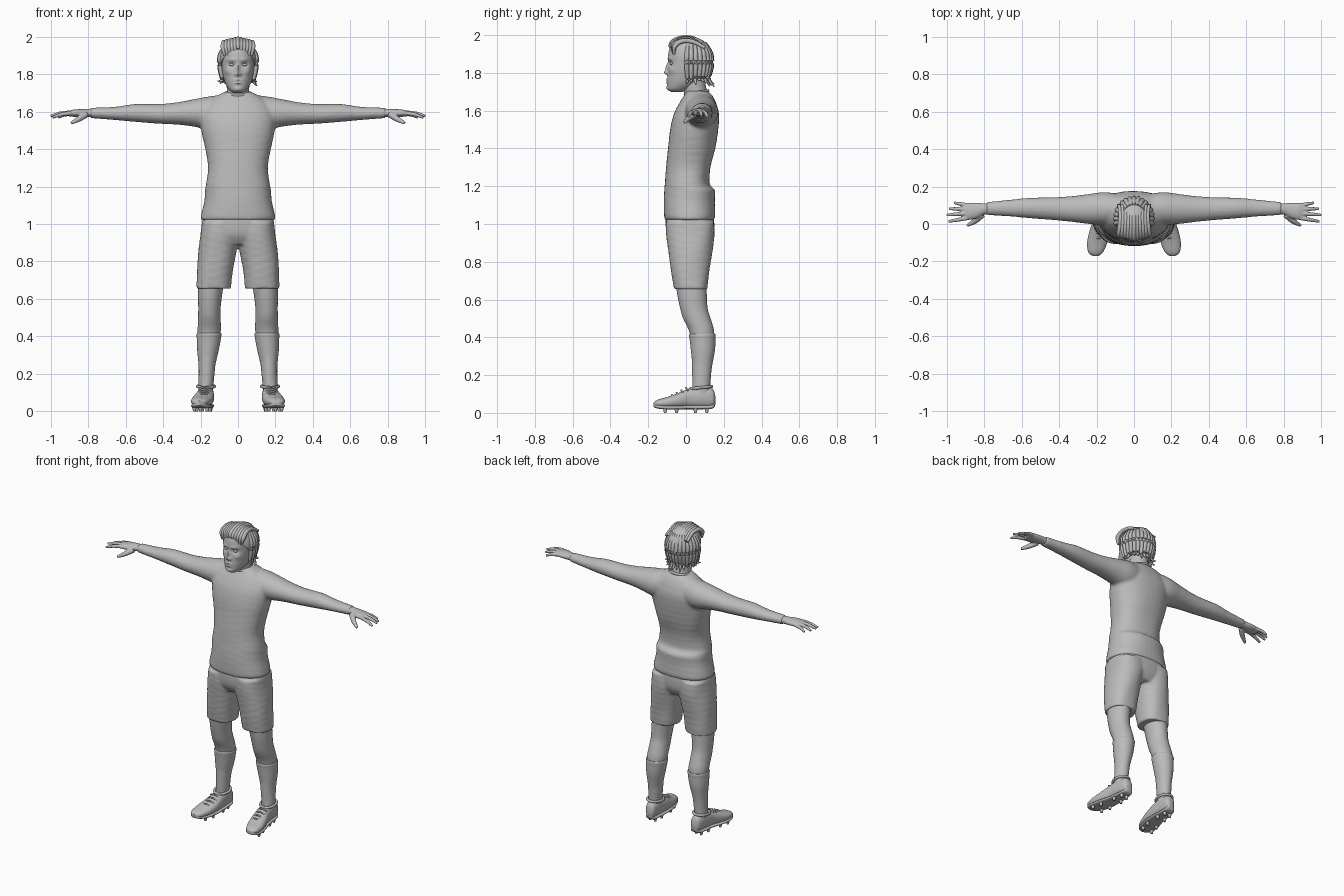
import bpy, bmesh, math, random
from mathutils import Vector, Matrix

cube = bpy.data.objects.get("Cube")
if cube:
    bpy.data.objects.remove(cube)
random.seed(4)

grey = bpy.data.materials.new("plain grey")
grey.use_nodes = True
grey.diffuse_color = (0.5, 0.5, 0.5, 1)
grey.node_tree.nodes["Principled BSDF"].inputs["Base Color"].default_value = grey.diffuse_color


def spline(rows, steps):
    """Smooth in-between rows, Catmull-Rom style."""
    out = []
    for i in range(len(rows) - 1):
        a, b, c, d = (rows[max(0, min(len(rows) - 1, i + k))] for k in (-1, 0, 1, 2))
        for s in range(steps):
            t = s / steps
            out.append([q + t * (r - p) / 2 + t * t * (p - 2.5 * q + 2 * r - s_ / 2)
                        + t ** 3 * (1.5 * (q - r) + (s_ - p) / 2)
                        for p, q, r, s_ in zip(a, b, c, d)])
    return out + [list(rows[-1])]


def skin(bm, rings):
    """Bridge rings of points into a closed tube."""
    rings = [[bm.verts.new(p) for p in ring] for ring in rings]
    n = len(rings[0])
    for low, high in zip(rings, rings[1:]):
        for i in range(n):
            j = (i + 1) % n
            bm.faces.new((low[i], low[j], high[j], high[i]))
    bm.faces.new(rings[0][::-1])
    bm.faces.new(rings[-1])


def loft(bm, axis, rows, power=2.0, sides=40, steps=5, fold=0.0):
    """Rows in hundredths: position on the axis, then min and max of the other two."""
    rings = []
    for t, a0, a1, b0, b1 in spline(rows, steps):
        ring = []
        for i in range(sides):
            ang = math.tau * i / sides
            c, s = math.cos(ang), math.sin(ang)
            crease = 1 + fold * math.sin(3 * ang + t * 0.7) * math.sin(t * 0.9 + 2 * c)
            a = (a0 + a1) / 2 + (a1 - a0) / 2 * crease * math.copysign(abs(c) ** (2 / power), c)
            b = (b0 + b1) / 2 + (b1 - b0) / 2 * crease * math.copysign(abs(s) ** (2 / power), s)
            p = {"z": (a, b, t), "x": (t, a, b), "y": (a, t, b)}[axis]
            ring.append(Vector(p) / 100)
        rings.append(ring)
    skin(bm, rings)


def tube(bm, points, radii, sides=10, steps=4):
    """Round tube through points, in hundredths."""
    path = spline([(*p, r) for p, r in zip(points, radii)], steps)
    rings = []
    for i, row in enumerate(path):
        ahead = Vector(path[min(i + 1, len(path) - 1)][:3]) - Vector(path[max(i - 1, 0)][:3])
        turn = ahead.to_track_quat("Z", "Y")
        rings.append([(Vector(row[:3]) + turn @ Vector((math.cos(a), math.sin(a), 0)) * row[3]) / 100
                      for a in (math.tau * k / sides for k in range(sides))])
    skin(bm, rings)


def ball(bm, centre, size):
    m = Matrix.Translation(Vector(centre) / 100) @ Matrix.Diagonal((*(Vector(size) / 100), 1))
    return bmesh.ops.create_uvsphere(bm, u_segments=32, v_segments=20, radius=1, matrix=m)["verts"]


def push(bm, centre, reach, move):
    """Soft sculpting pull around a point."""
    for v in bm.verts:
        d = [(x - c / 100) * 100 / r for x, c, r in zip(v.co, centre, reach)]
        v.co += Vector(move) / 100 * math.exp(-sum(k * k for k in d))


def finish(name, bm, mirror=False, voxel=0, smooth=4):
    bmesh.ops.recalc_face_normals(bm, faces=bm.faces)
    mesh = bpy.data.meshes.new(name)
    bm.to_mesh(mesh)
    bm.free()
    mesh.materials.append(grey)
    ob = bpy.data.objects.new(name, mesh)
    bpy.context.collection.objects.link(ob)
    bpy.ops.object.select_all(action="DESELECT")
    ob.select_set(True)
    bpy.context.view_layer.objects.active = ob
    bpy.ops.object.shade_smooth_by_angle(angle=math.radians(50))
    if mirror:
        ob.modifiers.new("mirror", "MIRROR").use_mirror_merge = False
    if voxel:
        mod = ob.modifiers.new("fuse", "REMESH")
        mod.mode, mod.voxel_size, mod.use_smooth_shade = "VOXEL", voxel, True
        mod = ob.modifiers.new("soften", "SMOOTH")
        mod.factor, mod.iterations = 0.5, smooth
    return ob


# Shirt: torso and both sleeves fused together
bm = bmesh.new()
loft(bm, "z", [(102, -19.5, 19.5, -11, 15), (104, -20, 20, -11.5, 15.5), (112, -18, 18, -11.8, 15.2),
               (118, -17.5, 17.5, -11.6, 15.2), (121, -17, 17, -11.3, 12.5), (130, -16, 16, -10.5, 13),
               (140, -17.5, 17.5, -9.5, 15.5), (150, -19.5, 19.5, -8.5, 17), (158, -20, 20, -6.5, 17.5),
               (164, -17, 17, -3.5, 16), (168, -12, 12, -1, 14), (170.5, -7, 7, 0, 11.5)], 2.3, fold=0.012)
arm = [(8, 0, 16, 150, 169), (16, -0.5, 17, 150.5, 168), (24, 0, 16, 152, 166.5), (32, 1, 15, 153, 165),
       (42, 2, 14.3, 153.5, 164), (55, 3, 14, 154.5, 164), (66, 4, 13, 155.5, 162.5), (79, 4.7, 11.7, 156.5, 162)]
loft(bm, "x", arm)
loft(bm, "x", [(-t, a, b, c, d) for t, a, b, c, d in arm])
finish("shirt", bm, voxel=0.009, smooth=6)

# Shorts: seat and two legs fused together
bm = bmesh.new()
loft(bm, "z", [(89, -12, 12, -7, 12), (94, -19, 19, -10, 14.5), (100, -19.3, 19.3, -10.8, 15), (106, -18, 18, -10.5, 14.5)], 2.4)
leg = [(65.5, 3.8, 22.2, -6.3, 11.3), (67, 3.6, 22.2, -6.5, 11.5), (76, 2.6, 21.8, -8, 12.5),
       (86, 0.8, 21, -9.5, 14), (94, -0.5, 20, -10.5, 15), (101, -0.5, 19.3, -10.5, 15)]
loft(bm, "z", leg, 2.3, fold=0.02)
loft(bm, "z", [(t, -b, -a, c, d) for t, a, b, c, d in leg], 2.3, fold=0.02)
finish("shorts", bm, voxel=0.008)

# Legs and socks
bm = bmesh.new()
loft(bm, "z", [(10, 13.5, 20.5, 3.5, 12.5), (30, 11.5, 21, 3, 14), (42, 9.3, 21.5, 2, 15), (50, 9.3, 21.3, -1.5, 13),
               (55, 9.3, 21.2, -3, 11.5), (62, 8.5, 21.3, -4.5, 11), (72, 7, 21, -6, 11)])
finish("legs", bm, mirror=True)
bm = bmesh.new()
loft(bm, "z", [(9, 13.2, 21, 3, 13), (15, 13.2, 21, 3.5, 12.8), (24, 12.2, 21, 3.5, 13.7), (33, 10.2, 21.8, 2.6, 15.3),
               (39, 9.1, 22, 1.9, 15.6), (41, 8.8, 22.1, 1.6, 15.7), (41.8, 9.1, 21.8, 1.9, 15.4)])
finish("socks", bm, mirror=True)

# Boots with soles, ankle rims, laces and studs
outline = [(15.6, 15, 18, 5, 8.5), (14, 13.6, 20, 3, 12.8), (8, 13, 21.2, 2.6, 14), (2, 12.8, 22, 2.6, 13),
           (-4, 13, 23.8, 2.5, 10.5), (-10, 14.3, 25, 2.5, 8.4), (-15, 16.5, 24.4, 3, 7), (-17.1, 19, 22, 3.8, 5.6)]
bm = bmesh.new()
loft(bm, "y", outline, 2.3)
finish("boots", bm, mirror=True)
bm = bmesh.new()
loft(bm, "y", [(t, a, b, c - 0.7, c + 1.4) for t, a, b, c, d in outline], 3)
finish("soles", bm, mirror=True)
bm = bmesh.new()
rim = [(17.1 + 4.6 * math.cos(a), 8 + 5.6 * math.sin(a), 13.4 + 0.6 * math.sin(a))
       for a in (math.tau * k / 16 for k in range(17))]
tube(bm, rim, [0.8] * 17)
for k in range(4):
    y, z = 1 - 2.5 * k, 13 - 1.2 * k
    tube(bm, [(15, y, z - 1.2), (17.8 + k * 0.3, y - 1, z + 0.1), (21, y, z - 1.2)], [0.5] * 3)
finish("boot_rims_and_laces", bm, mirror=True)
bm = bmesh.new()
for x, y in ((15.2, 11), (19, 11), (14.6, 5), (20, 5), (15, -5), (22, -5), (16.5, -11), (23.3, -11)):
    tube(bm, [(x, y, 3.5), (x, y, 0)], [1.5, 0.7])
finish("studs", bm, mirror=True)

# Hands
bm = bmesh.new()
loft(bm, "x", [(77, 5, 11, 157, 161.5), (80, 5, 11, 157, 161.5), (84, 3, 11.3, 157, 161.3),
               (88, 2.2, 11.2, 157.2, 161), (91, 2.6, 10.8, 157.6, 160)])
for base, tip in (((89, 3.2, 159.2), (99, 1.3, 156.8)), ((90, 5.6, 159.4), (100, 4.8, 157.6)),
                  ((90, 7.9, 159.2), (98.7, 8.2, 157.2)), ((89, 10, 158.8), (96, 11.3, 156.8))):
    mid = (Vector(base) + Vector(tip)) / 2 + Vector((0, 0, 0.5))
    tube(bm, [base, mid, tip], [1.2, 1.05, 0.7])
tube(bm, [(81, 5, 158.5), (85, 1.5, 156), (89, -0.8, 153.8)], [1.8, 1.5, 0.8])
finish("hands", bm, mirror=True, voxel=0.0035, smooth=3)

# Neck and collar
bm = bmesh.new()
tube(bm, [(0, 6.5, 164), (0, 5, 170), (0, 3.5, 178)], [6.8, 6, 6.2], sides=32)
finish("neck", bm)
bm = bmesh.new()
tube(bm, [(6.8 * math.cos(a), 5.6 + 6 * math.sin(a), 169.6 + 0.9 * math.sin(a))
          for a in (math.tau * k / 24 for k in range(25))], [0.8] * 25)
finish("collar", bm)

# Head, with the features pulled out of the skull
bm = bmesh.new()
loft(bm, "z", [(z, -w, w, f, b) for z, w, f, b in (
    (170, 2.5, -8, -2), (171.5, 4.6, -9.6, 2), (175, 6.8, -9.8, 8), (180, 8.2, -9.6, 11), (185, 8.8, -9.4, 12.5),
    (190, 8.8, -9.4, 12.5), (194, 8, -8, 11), (197, 5.5, -4, 8), (198.2, 2, 0, 4))], 2.15, sides=96, steps=8)
for side in (-1, 1):
    push(bm, (3.5 * side, -9, 185), (2, 3, 1.3), (0, 1.3, 0))
    push(bm, (3.5 * side, -9, 187.6), (2.6, 3, 0.9), (0, -0.6, 0))
    push(bm, (5.5 * side, -8, 181.5), (2, 3, 1.8), (0.3 * side, -0.5, 0))
    push(bm, (1.3 * side, -9.5, 179.8), (0.8, 3, 0.8), (0, -0.7, 0))
push(bm, (0, -9.5, 183), (0.9, 3, 2.3), (0, -1.3, 0))
push(bm, (0, -9.8, 180.2), (1.1, 3, 1.2), (0, -1.7, 0))
push(bm, (0, -9.5, 176.6), (2.4, 3, 0.6), (0, -0.8, 0))
push(bm, (0, -9.5, 175), (2, 3, 0.6), (0, -0.8, 0))
push(bm, (0, -9.5, 172), (2, 3, 1.3), (0, -0.7, 0))
finish("head", bm)
bm = bmesh.new()
ball(bm, (3.4, -7.5, 185), (1.5, 1.1, 0.8))
finish("eyes", bm, mirror=True)
bm = bmesh.new()
ball(bm, (9, 2.2, 183), (0.9, 2, 3.3))
push(bm, (10, 2, 183), (2, 1, 1.8), (-0.7, 0, 0))
finish("ears", bm, mirror=True)

# Hair: a cap cut along the hairline, with locks combed back over it
bm = bmesh.new()
ball(bm, (0, 2.6, 187.5), (10, 11.8, 11.5))
cut = bmesh.ops.bisect_plane(bm, geom=bm.verts[:] + bm.edges[:] + bm.faces[:], clear_inner=True,
                             plane_co=(0, -0.08, 1.925), plane_no=(0, 0.75, 0.66))
bmesh.ops.holes_fill(bm, edges=[e for e in bm.edges if e.is_boundary])
finish("hair_cap", bm)
bm = bmesh.new()
for k in range(-5, 6):
    x = k * 1.6
    drop = abs(k) * 0.35
    tube(bm, [(x * 0.9, -8.2 + drop, 191.5 - drop), (x, -7.6 + drop, 196 - drop), (x * 0.95, -2, 198.6 - drop),
              (x * 0.9, 4, 198.2 - drop), (x, 10, 195 - drop)], [0.6, 1.3, 1.3, 1.2, 0.8])
for k in range(17):
    ang = math.pi * (k / 16 * 1.16 - 0.08)
    c, s = math.cos(ang), math.sin(ang)
    end = 171.5 + random.uniform(0, 3) + 2 * abs(c)
    flare = random.uniform(0.95, 1.15)
    tube(bm, [(6 * c, 3 + 7 * s, 196), (9.6 * c, 3 + 10.3 * s, 190), (9.8 * c, 3 + 10.6 * s, 183),
              (8.6 * c, 3 + 9.2 * s, 177), (10 * c * flare, 3 + 10.8 * s * flare, end)],
         [0.9, 1.3, 1.2, 1, 0.25])
finish("hair_locks", bm)
